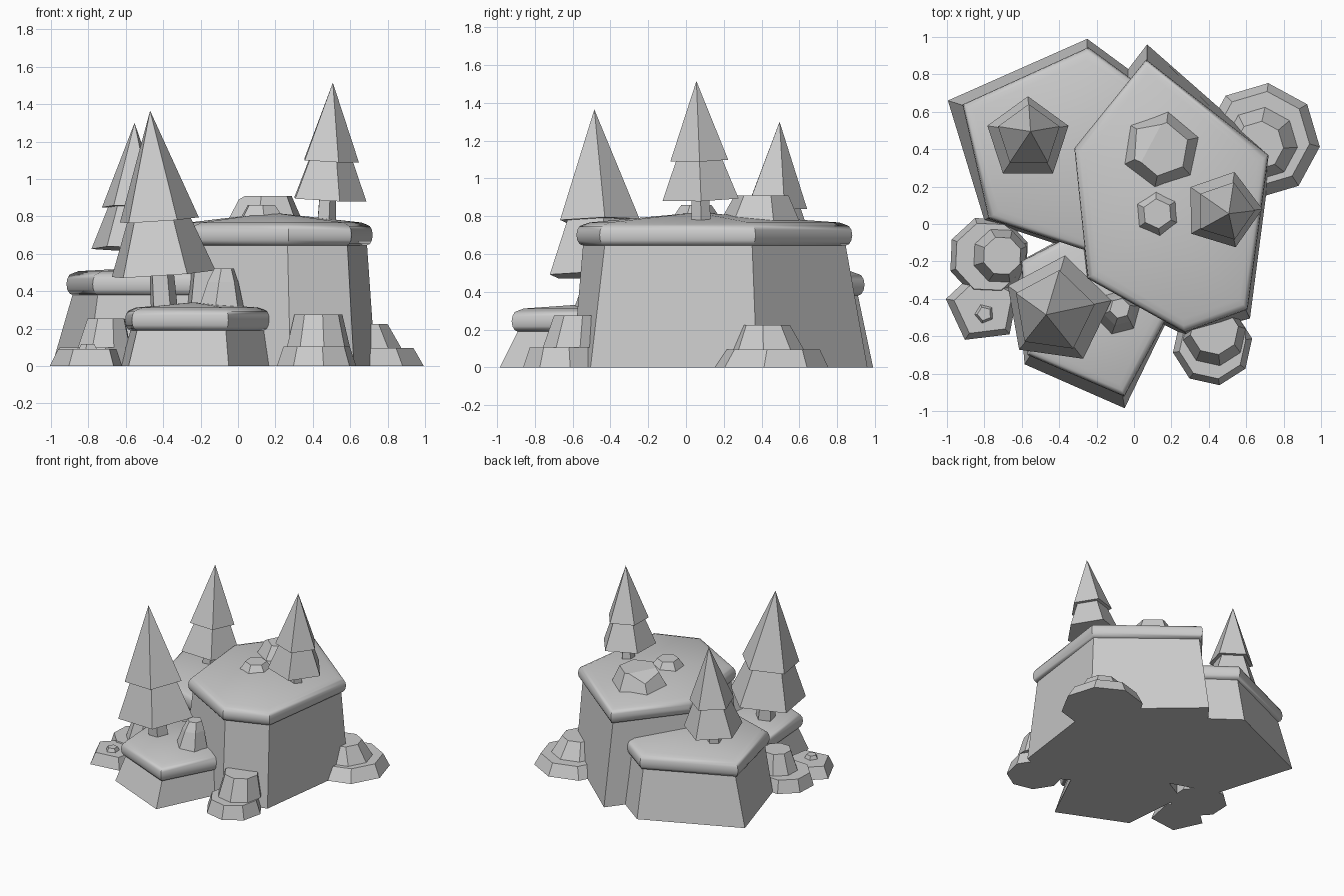
import bpy, bmesh, math
from mathutils import Vector

if "Cube" in bpy.data.objects:
    bpy.data.objects.remove(bpy.data.objects["Cube"])


def loft(name, rings, smooth=False):
    """Closed solid through rings of equal point count; collapsed rings become a tip."""
    bm = bmesh.new()
    loops = [[bm.verts.new(p) for p in r] for r in rings]
    n = len(loops[0])
    for a, b in zip(loops, loops[1:]):
        for i in range(n):
            j = (i + 1) % n
            bm.faces.new((a[i], a[j], b[j], b[i]))
    bm.faces.new(loops[0][::-1])
    bm.faces.new(loops[-1])
    bmesh.ops.remove_doubles(bm, verts=bm.verts, dist=1e-5)
    bmesh.ops.recalc_face_normals(bm, faces=bm.faces)
    me = bpy.data.meshes.new(name)
    bm.to_mesh(me)
    bm.free()
    ob = bpy.data.objects.new(name, me)
    bpy.context.collection.objects.link(ob)
    if smooth:
        bpy.ops.object.select_all(action='DESELECT')
        ob.select_set(True)
        bpy.context.view_layer.objects.active = ob
        bpy.ops.object.shade_smooth_by_angle(angle=math.radians(40))
    return ob


def ngon(x, y, z, r, n, start):
    return [Vector((x + r * math.cos(a), y + r * math.sin(a), z))
            for a in (math.radians(start) + math.tau * i / n for i in range(n))]


def plateau(name, base, top, z0, z1, peak):
    """Tapered cliff with a rounded overhanging rim and a gently domed top."""
    c = sum((Vector(p) for p in top), Vector((0, 0))) / len(top)

    def ring(pts, z, out=0.0):
        res = []
        for p in pts:
            d = Vector(p) - c
            q = c + d * (1 + out / d.length)
            res.append((q.x, q.y, z))
        return res

    rings = [ring(base, 0), ring(top, z0)]
    steps = 6
    for k in range(1, steps + 1):
        a = -math.pi / 2 + math.pi * k / steps
        rings.append(ring(top, (z0 + z1) / 2 + (z1 - z0) / 2 * math.sin(a), 0.035 * math.cos(a)))
    rings.append(ring(top, z1 + 0.012, -0.035))
    rings.append([(c.x, c.y, peak)] * len(top))
    loft(name, rings, True)


# plateaus
plateau("tall_plateau",
        [(.07, .96), (.735, .375), (.62, -.505), (.28, -.60), (-.28, -.31), (-.35, .41)],
        [(.07, .845), (.69, .35), (.585, -.43), (.265, -.545), (-.22, -.27), (-.29, .385)],
        .645, .755, .82)
plateau("middle_plateau",
        [(-.25, .99), (-.995, .66), (-.80, .02), (.02, -.25), (.28, .60)],
        [(-.25, .91), (-.885, .625), (-.75, .05), (0, -.20), (.22, .57)],
        .38, .495, .535)
plateau("low_plateau",
        [(-.05, -.985), (.18, -.51), (-.15, .05), (-.63, -.21), (-.585, -.75)],
        [(-.065, -.89), (.14, -.50), (-.16, 0), (-.575, -.22), (-.54, -.68)],
        .19, .30, .34)


# trees
def tree(name, foot, apex, r, start):
    """foot = centre of the lowest branch ring; tree leans towards apex."""
    o, axis = Vector(foot), Vector(apex) - Vector(foot)
    h = axis.length
    q = Vector((0, 0, 1)).rotation_difference(axis)

    def ring(z, rad):
        return [o + q @ p for p in ngon(0, 0, z, rad, 5, start)]

    loft(name + "_trunk", [ring(-.68 * r, .26 * r), ring(.1 * r, .23 * r)])
    loft(name + "_lower_branches", [ring(0, r), ring(.34 * h, .6 * r)])
    loft(name + "_upper_branches", [ring(.33 * h, .76 * r), ring(h, 0)])


tree("front_tree", (-.41, -.46, .49), (-.47, -.485, 1.365), .295, 10)
tree("left_tree", (-.567, .455, .625), (-.553, .495, 1.30), .228, 18)
tree("right_tree", (.475, .076, .89), (.507, .055, 1.515), .212, 1)


# rocks: each is a stack of (x, y, z, radius) rings
def rock(name, n, start, *rings):
    loft(name, [ngon(x, y, z, r, n, start) for x, y, z, r in rings])


rock("right_rock", 8, -6, (.685, .445, 0, .31), (.685, .455, .095, .255),
     (.68, .43, .095, .195), (.67, .42, .225, .13))
rock("front_rock", 8, 10, (.42, -.65, 0, .215), (.42, -.65, .105, .18),
     (.43, -.59, .105, .17), (.43, -.57, .275, .13))
rock("left_rock", 8, 20, (-.775, -.175, 0, .22), (-.775, -.175, .10, .19),
     (-.715, -.17, .10, .15), (-.705, -.17, .255, .105))
rock("slab_rock", 5, 25, (-.805, -.44, 0, .205), (-.80, -.44, .09, .165))
rock("pebble", 5, 40, (-.80, -.48, .085, .055), (-.80, -.48, .118, .038))
rock("ledge_rock", 6, 15, (-.09, -.475, .29, .13), (-.08, -.46, .45, .085), (-.075, -.45, .52, .055))
rock("summit_small_rock", 6, 35, (.13, .055, .78, .135), (.125, .055, .86, .08))
summit = loft("summit_rock", [ngon(.145, .39, .77, .215, 6, 20),
                              ngon(.15, .40, .91, .145, 6, 20)])
# sloping facet on the left of the summit rock
bm = bmesh.new()
bm.from_mesh(summit.data)
cut = bmesh.ops.bisect_plane(bm, geom=bm.verts[:] + bm.edges[:] + bm.faces[:],
                             plane_co=(.075, .40, .91), plane_no=(-.45, .24, .9), clear_outer=True)
bmesh.ops.holes_fill(bm, edges=[e for e in bm.edges if e.is_boundary])
bmesh.ops.recalc_face_normals(bm, faces=bm.faces)
bm.to_mesh(summit.data)
bm.free()
